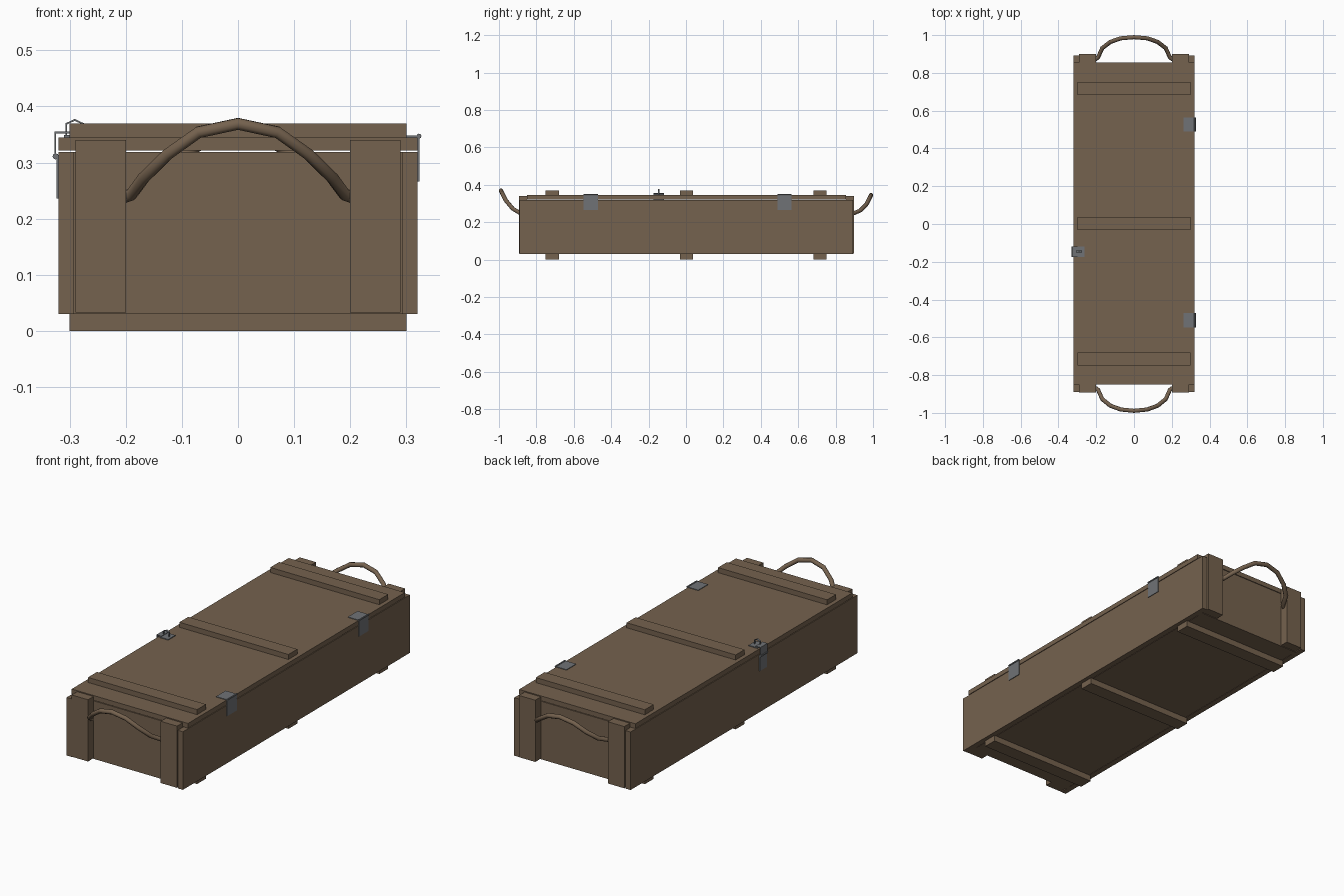
import bpy, bmesh, math
from mathutils import Vector

if "Cube" in bpy.data.objects:
    bpy.data.objects.remove(bpy.data.objects["Cube"])


def material(name, rgb):
    m = bpy.data.materials.new(name)
    m.diffuse_color = (*rgb, 1)
    m.use_nodes = True
    m.node_tree.nodes["Principled BSDF"].inputs["Base Color"].default_value = m.diffuse_color
    return m


WOOD = material("brown wood", (0.178, 0.122, 0.077))
METAL = material("grey metal", (0.16, 0.17, 0.18))


def finish(name, bm, mat):
    bmesh.ops.recalc_face_normals(bm, faces=bm.faces)
    me = bpy.data.meshes.new(name)
    bm.to_mesh(me)
    bm.free()
    me.materials.append(mat)
    ob = bpy.data.objects.new(name, me)
    bpy.context.collection.objects.link(ob)
    return ob


def box(name, x, y, z, mat=WOOD):
    """Box from (min, max) ranges."""
    bm = bmesh.new()
    bmesh.ops.create_cube(bm, size=1)
    for v in bm.verts:
        v.co = [r[0] if c < 0 else r[1] for c, r in zip(v.co, (x, y, z))]
    return finish(name, bm, mat)


def strip(name, pts, y, t, mat=METAL):
    """Bent sheet-metal strip: an xz path thickened by t, spanning y."""
    p = [Vector(q) for q in pts]
    left, right = [], []
    for i, q in enumerate(p):
        a = (q - p[i - 1]).normalized() if i else None
        b = (p[i + 1] - q).normalized() if i < len(p) - 1 else None
        a, b = a or b, b or a
        d = (a + b).normalized()
        n = Vector((-d.y, d.x)) * (t / 2 / max(d.dot(a), 0.4))
        left.append(q + n)
        right.append(q - n)
    bm = bmesh.new()
    f = bm.faces.new([bm.verts.new((q.x, y[0], q.y)) for q in left + right[::-1]])
    ext = bmesh.ops.extrude_face_region(bm, geom=[f])["geom"]
    bmesh.ops.translate(bm, vec=(0, y[1] - y[0], 0),
                        verts=[g for g in ext if isinstance(g, bmesh.types.BMVert)])
    return finish(name, bm, mat)


def pin(name, x, z, y, r):
    bpy.ops.mesh.primitive_cylinder_add(vertices=8, radius=r, depth=y[1] - y[0],
                                        location=(x, sum(y) / 2, z),
                                        rotation=(math.pi / 2, 0, 0))
    ob = bpy.context.object
    ob.name = name
    ob.data.materials.append(METAL)


# crate body boards
box("bottom_board", (-0.29, 0.29), (-0.85, 0.855), (0.03, 0.055))
for s in (-1, 1):
    side = "right" if s > 0 else "left"
    box(side + "_side_board", sorted((0.292 * s, 0.32 * s)), (-0.89, 0.893), (0.03, 0.3185))
box("front_end_board", (-0.292, 0.292), (-0.85, -0.822), (0.03, 0.3185))
box("back_end_board", (-0.292, 0.292), (0.827, 0.855), (0.03, 0.3185))

# upright battens on both ends
for s in (-1, 1):
    x = sorted((0.20 * s, 0.29 * s))
    box("front_upright", x, (-0.893, -0.85), (0.033, 0.34))
    box("back_upright", x, (0.855, 0.899), (0.033, 0.34))

# lid, lid battens and skids
box("lid", (-0.32, 0.32), (-0.85, 0.855), (0.3215, 0.345))
for y in (-0.715, 0.003, 0.717):
    box("lid_batten", (-0.30, 0.30), (y - 0.035, y + 0.035), (0.345, 0.37))
    box("skid", (-0.30, 0.30), (y - 0.035, y + 0.035), (0.0, 0.03))

# hinges on the right side
for y in (-0.509, 0.527):
    w = (y - 0.038, y + 0.038)
    box("hinge_top_leaf", (0.262, 0.321), w, (0.345, 0.348), METAL)
    box("hinge_side_leaf", (0.32, 0.3235), w, (0.266, 0.346), METAL)
    pin("hinge_pin", 0.3225, 0.347, w, 0.0045)

# hasp and staple on the left side
yc = -0.146
w = (yc - 0.028, yc + 0.028)
box("hasp_plate", (-0.3235, -0.32), w, (0.236, 0.312), METAL)
pin("hasp_pin", -0.325, 0.311, w, 0.0055)
strip("hasp_strap", [(-0.3255, 0.312), (-0.3255, 0.3535), (-0.300, 0.3535)], w, 0.003)
box("staple_base", (-0.31, -0.262), w, (0.345, 0.349), METAL)
strip("staple", [(-0.306, 0.347), (-0.306, 0.369), (-0.291, 0.376), (-0.276, 0.369),
                 (-0.276, 0.347)], (yc - 0.005, yc + 0.005), 0.003)


# rope handles swept along a half path mirrored in x
def rope(name, half):
    path = half + [(-x, y, z) for x, y, z in half[-2::-1]]
    cu = bpy.data.curves.new(name, "CURVE")
    cu.dimensions = "3D"
    cu.bevel_depth = 0.0112
    cu.bevel_resolution = 2
    cu.use_fill_caps = True
    sp = cu.splines.new("POLY")
    sp.points.add(len(path) - 1)
    for pt, co in zip(sp.points, path):
        pt.co = (*co, 1)
    tmp = bpy.data.objects.new(name + "_curve", cu)
    bpy.context.collection.objects.link(tmp)
    dg = bpy.context.evaluated_depsgraph_get()
    me = bpy.data.meshes.new_from_object(tmp.evaluated_get(dg))
    bpy.data.objects.remove(tmp)
    me.materials.clear()
    me.materials.append(WOOD)
    ob = bpy.data.objects.new(name, me)
    bpy.context.collection.objects.link(ob)
    bpy.context.view_layer.objects.active = ob
    bpy.ops.object.select_all(action="DESELECT")
    ob.select_set(True)
    bpy.ops.object.shade_smooth_by_angle(angle=math.radians(50))


rope("front_rope_handle", [(-0.205, -0.868, 0.238), (-0.19, -0.878, 0.243),
                           (-0.168, -0.927, 0.273), (-0.125, -0.962, 0.315),
                           (-0.07, -0.982, 0.354), (0, -0.989, 0.369)])
rope("back_rope_handle", [(-0.205, 0.872, 0.238), (-0.19, 0.882, 0.242),
                          (-0.168, 0.931, 0.262), (-0.125, 0.964, 0.295),
                          (-0.07, 0.983, 0.331), (0, 0.989, 0.345)])
